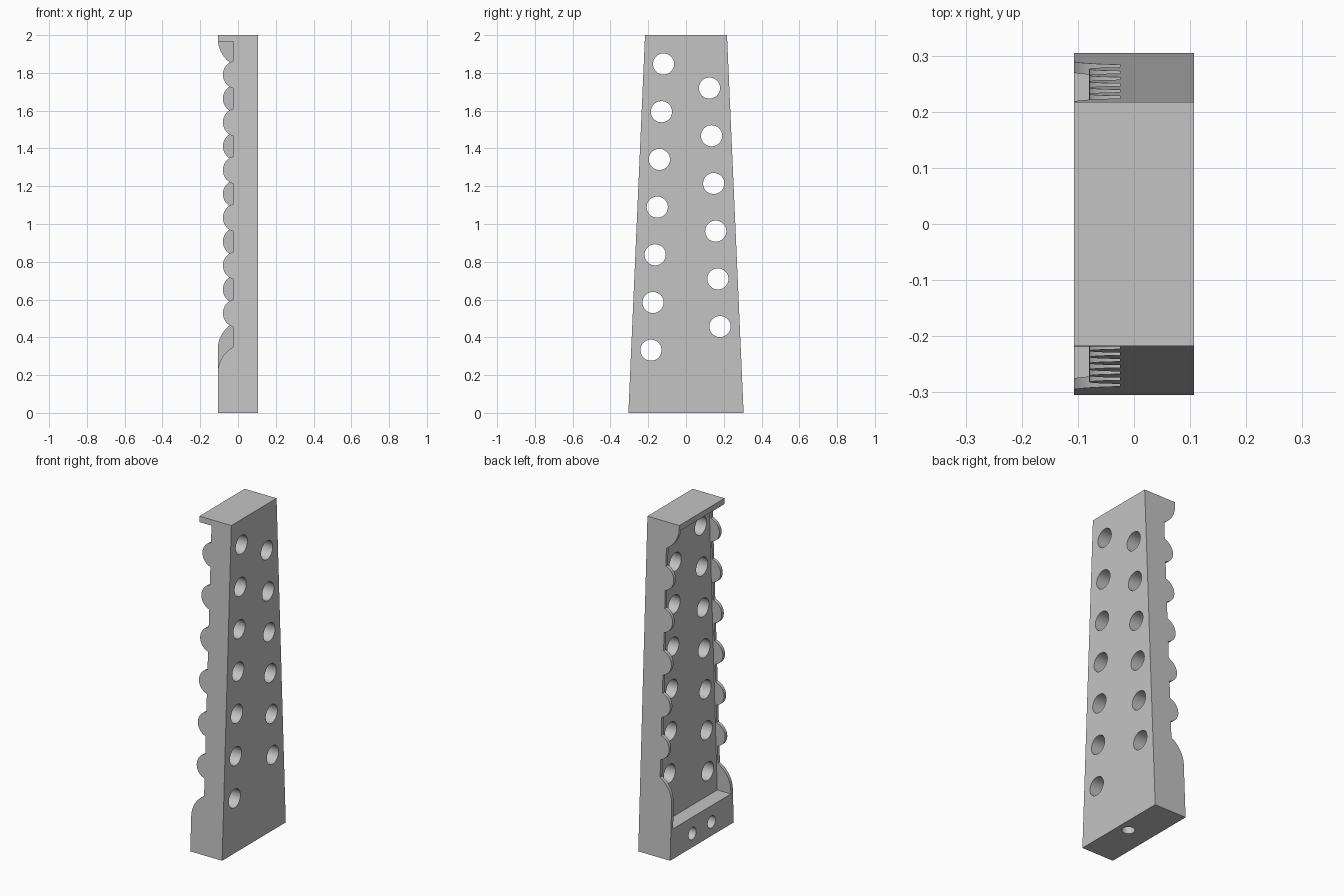
import bpy, bmesh, math
from mathutils import Matrix

cube = bpy.data.objects.get("Cube")
if cube:
    bpy.data.objects.remove(cube, do_unlink=True)

DEPTH = 0.107      # half size along x
WALL = 0.02        # thickness of the scalloped side rails
FLOOR = -0.016     # cavity floor
TROUGH = -0.025    # rail height between scallops
LEDGE, CAP = 0.183, 1.965
PITCH = 0.2525
OUT = -0.2

grey = bpy.data.materials.new("plain_grey")
grey.use_nodes = True
colour = (0.55, 0.55, 0.55, 1)
grey.diffuse_color = colour
grey.node_tree.nodes["Principled BSDF"].inputs["Base Color"].default_value = colour


def half(z):
    """Half width of the tapered body at height z."""
    return 0.305 - 0.044 * z


def to_object(name, bm):
    bmesh.ops.recalc_face_normals(bm, faces=bm.faces)
    mesh = bpy.data.meshes.new(name)
    bm.to_mesh(mesh)
    bm.free()
    obj = bpy.data.objects.new(name, mesh)
    bpy.context.collection.objects.link(obj)
    return obj


def prism(name, profile, low, high):
    """Extrude an (x, z) profile between two sloping y planes."""
    bm = bmesh.new()
    a = [bm.verts.new((x, low(z), z)) for x, z in profile]
    b = [bm.verts.new((x, high(z), z)) for x, z in profile]
    bm.faces.new(a)
    bm.faces.new(b[::-1])
    n = len(a)
    for i in range(n):
        j = (i + 1) % n
        bm.faces.new((a[i], b[i], b[j], a[j]))
    return to_object(name, bm)


def drill(name, centre, radius, length, axis):
    bm = bmesh.new()
    turn = Matrix.Rotation(math.pi / 2, 4, "Y") if axis == "X" else Matrix()
    bmesh.ops.create_cone(bm, cap_ends=True, segments=40, radius1=radius, radius2=radius,
                          depth=length, matrix=Matrix.Translation(centre) @ turn)
    return to_object(name, bm)


def arc(cx, cz, r, start, end, steps):
    return [(cx - r * math.cos(start + (end - start) * i / steps),
             cz + r * math.sin(start + (end - start) * i / steps)) for i in range(steps + 1)]


def scallop_profile(start, bumps, rounded_top):
    """Region to remove above a rail: shoulder, row of bumps, then the top."""
    big = 0.16
    cx = big - DEPTH
    sweep = math.acos((cx - TROUGH) / big)
    points = [(OUT, start)] + arc(cx, start, big, 0, sweep, 12)
    r, bx = 0.075, -0.005
    spread = math.acos((bx - TROUGH) / r)
    for i in range(bumps):
        points += arc(bx, start + 0.318 + i * PITCH, r, -spread, spread, 18)
    if rounded_top:
        points += arc(cx, 1.983, big, -sweep, 0, 12) + [(OUT, 1.983)]
    else:
        points += [(TROUGH, CAP), (OUT, CAP)]
    return points


# Tapered body block
body = prism("tapered_body", [(-DEPTH, 0), (DEPTH, 0), (DEPTH, 2), (-DEPTH, 2)],
             lambda z: -half(z), half)
body.data.materials.append(grey)

# Open cavity between the rails
cutters = [prism("cavity_cutter", [(OUT, LEDGE), (FLOOR, LEDGE), (FLOOR, CAP), (OUT, CAP)],
                 lambda z: WALL - half(z), lambda z: half(z) - WALL)]

# Scalloped edges of the front and back rails
inner = WALL + 0.001
cutters.append(prism("front_scallop_cutter", scallop_profile(0.21, 6, False),
                     lambda z: -half(z) - 0.05, lambda z: inner - half(z)))
cutters.append(prism("back_scallop_cutter", scallop_profile(0.336, 5, True),
                     lambda z: half(z) - inner, lambda z: half(z) + 0.05))

# Two staggered columns of through holes
for side, first, count in ((-1, 0.332, 7), (1, 0.457, 6)):
    for i in range(count):
        z = first + i * PITCH
        y = side * (half(z) - 0.105)
        cutters.append(drill("hole_cutter", (0.06, y, z), 0.056, 0.3, "X"))

# Blind holes in the foot
for y in (-0.092, 0.092):
    cutters.append(drill("foot_hole_cutter", (-DEPTH, y, 0.084), 0.037, 0.16, "X"))
cutters.append(drill("base_hole_cutter", (0.04, 0, 0), 0.036, 0.2, "Z"))

for cutter in cutters:
    cutter.hide_render = True
    cut = body.modifiers.new(cutter.name, "BOOLEAN")
    cut.operation = "DIFFERENCE"
    cut.solver = "EXACT"
    cut.object = cutter

# Bake the cuts and drop the cutters
bpy.context.view_layer.update()
result = bpy.data.meshes.new_from_object(body.evaluated_get(bpy.context.evaluated_depsgraph_get()))
body.modifiers.clear()
body.data = result
body.data.materials.clear()
body.data.materials.append(grey)
for poly in body.data.polygons:
    poly.material_index = 0
for cutter in cutters:
    bpy.data.objects.remove(cutter, do_unlink=True)

bpy.ops.object.select_all(action="DESELECT")
body.select_set(True)
bpy.context.view_layer.objects.active = body
bpy.ops.object.shade_smooth_by_angle(angle=math.radians(30))
